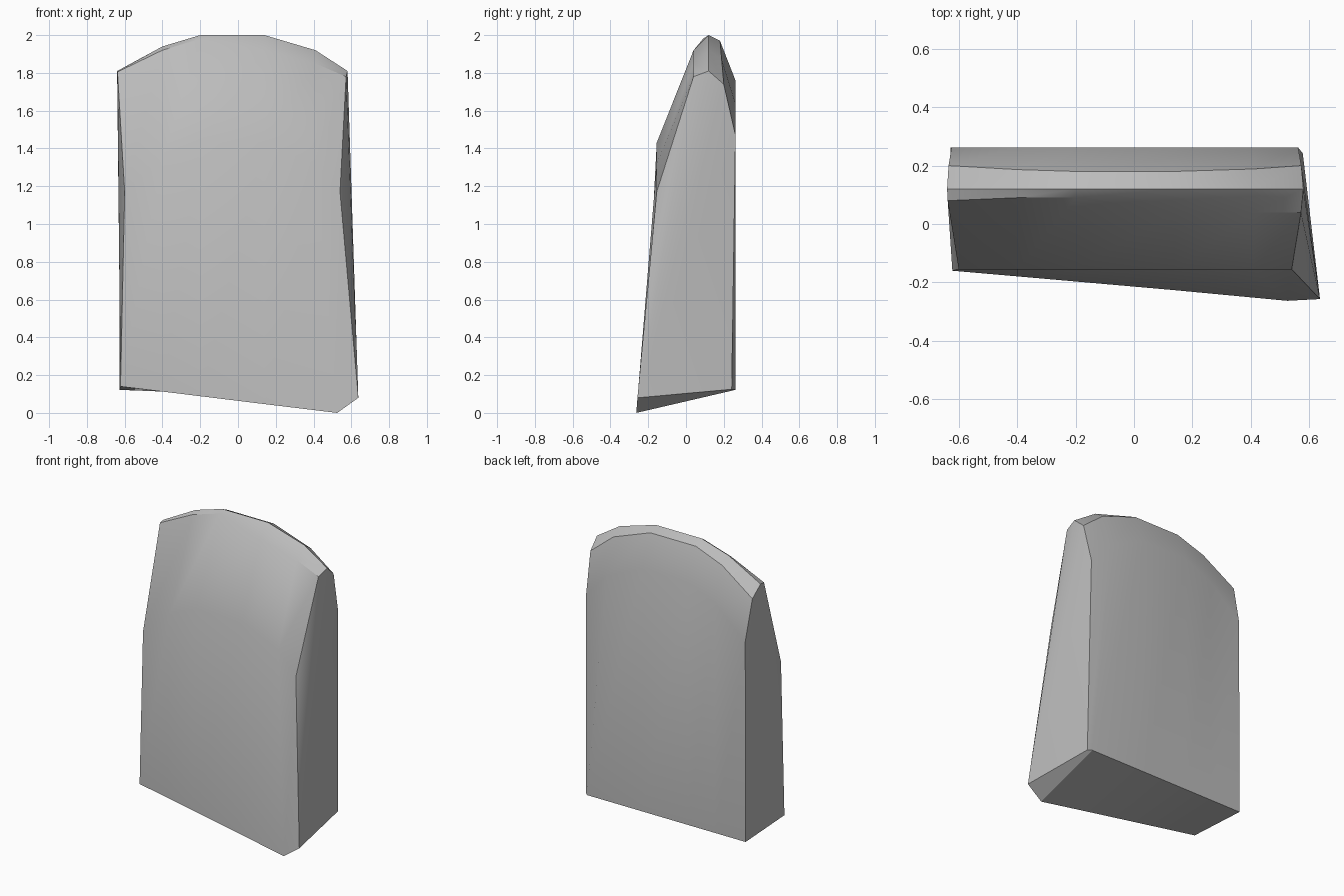
import bpy
import bmesh
from math import radians
from mathutils import Vector

cube = bpy.data.objects.get("Cube")
if cube:
    bpy.data.objects.remove(cube)

stone = bpy.data.materials.new("pale grey stone")
stone.use_nodes = True
colour = (0.5, 0.5, 0.5, 1)
stone.diffuse_color = colour
stone.node_tree.nodes["Principled BSDF"].inputs["Base Color"].default_value = colour


def mix(a, b, t):
    return a + (b - a) * t


def column(x, crest, lip_y, lip_drop):
    """Closed side profile of the slab, from bottom front over the crest to bottom back."""
    rise = (crest - 1.81) / 0.19
    across = (x + 0.62) / 1.14
    return [
        Vector((x, mix(-0.16, -0.26, across), mix(0.14, 0, across))),
        Vector((x, -0.155, mix(1.17, 1.43, rise))),
        Vector((x, lip_y, crest - lip_drop)),
        Vector((x, 0.12, crest)),
        Vector((x, mix(0.2, 0.18, rise), crest - mix(0.07, 0.03, rise))),
        Vector((x, 0.262, mix(1.47, 1.76, rise))),
        Vector((x, 0.262, 0.122)),
    ]


# Columns across the slab: x, crest height, front lip depth, lip drop
columns = [column(*c) for c in (
    (-0.62, 1.81, 0.08, 0.005),
    (-0.40, 1.94, 0.09, 0.02),
    (-0.20, 2.00, 0.09, 0.02),
    (0.14, 2.00, 0.04, 0.08),
    (0.41, 1.92, 0.04, 0.07),
    (0.575, 1.81, 0.04, 0.03),
)]

# Uneven end outlines and the chipped lower corner
left, right = columns[0], columns[-1]
for p, x in zip(left, (-0.622, -0.6, -0.638, -0.64, -0.635, -0.625, -0.628)):
    p.x = x
for p, x in zip(right, (0.637, 0.54, 0.572, 0.58, 0.573, 0.562, 0.578)):
    p.x = x
right[0].yz = (-0.257, 0.08)
right[-1].yz = (0.242, 0.125)
columns[-2][0].xyz = (0.525, -0.263, 0)
columns[-2][-1].x = 0.555

# Skin the columns, then fan the two ends from the lower front corner
bm = bmesh.new()
grid = [[bm.verts.new(p) for p in col] for col in columns]
for a, b in zip(grid, grid[1:]):
    for i in range(len(a)):
        j = (i + 1) % len(a)
        bm.faces.new((a[i], b[i], b[j], a[j]))
for end in (grid[0], grid[-1]):
    for p, q in zip(end[1:], end[2:]):
        bm.faces.new((end[0], p, q))
bmesh.ops.recalc_face_normals(bm, faces=bm.faces)

mesh = bpy.data.meshes.new("stone_slab")
bm.to_mesh(mesh)
bm.free()
mesh.materials.append(stone)
slab = bpy.data.objects.new("stone_slab", mesh)
bpy.context.collection.objects.link(slab)
bpy.ops.object.select_all(action="DESELECT")
slab.select_set(True)
bpy.context.view_layer.objects.active = slab
bpy.ops.object.shade_smooth_by_angle(angle=radians(30))
